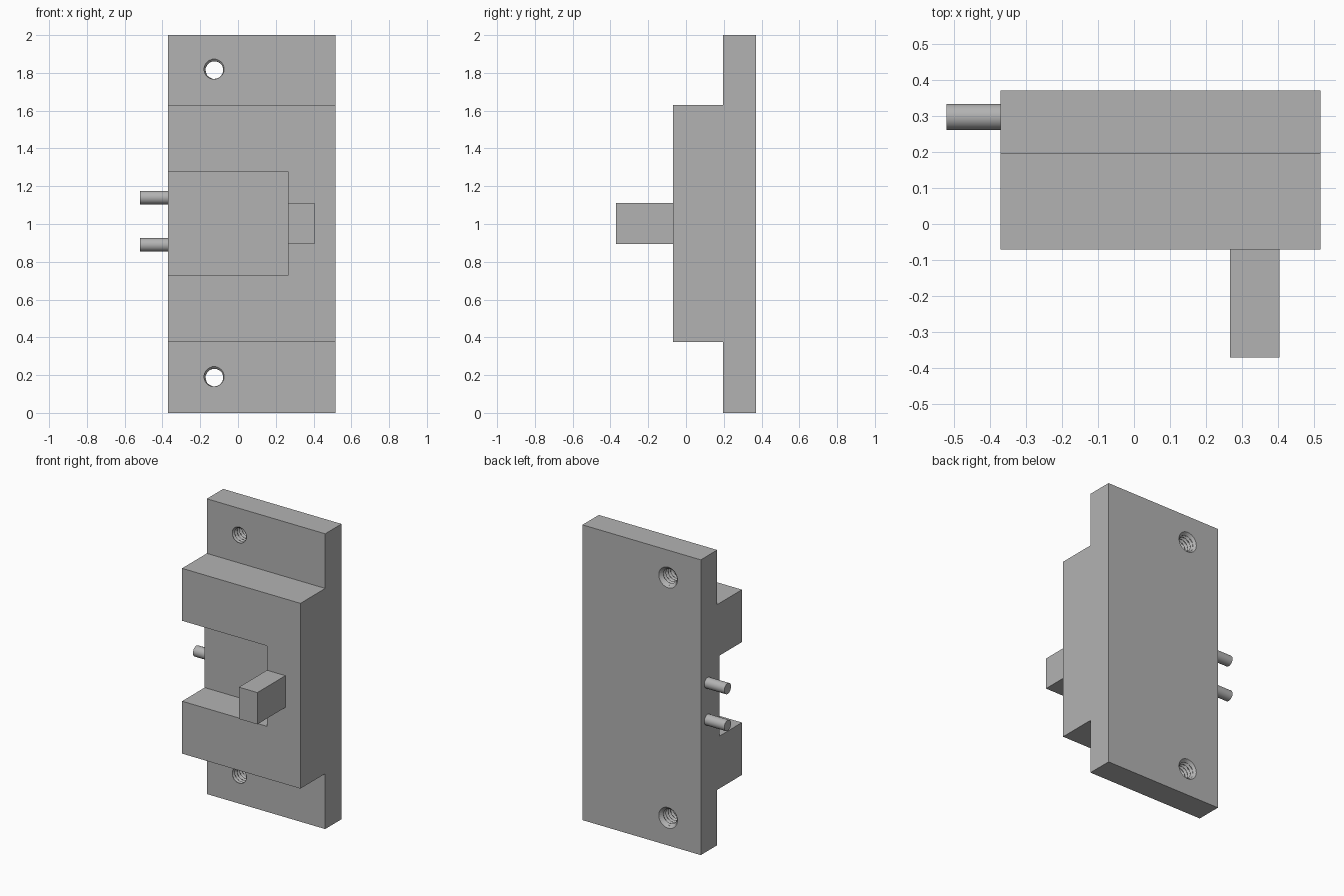
import bpy, bmesh
from math import pi, sin, cos

cube = bpy.data.objects.get("Cube")
if cube:
    bpy.data.objects.remove(cube, do_unlink=True)

# Plain grey material
grey = bpy.data.materials.new("grey_plastic")
grey.use_nodes = True
COLOUR = (0.45, 0.45, 0.45, 1)
grey.diffuse_color = COLOUR
grey.node_tree.nodes["Principled BSDF"].inputs["Base Color"].default_value = COLOUR

LEFT, RIGHT = -0.37, 0.517          # plate sides in x
STEP, BACK = 0.195, 0.37            # plate front and back in y
FACE = -0.07                        # front of the raised body


def finish(name, bm):
    bmesh.ops.recalc_face_normals(bm, faces=bm.faces)
    mesh = bpy.data.meshes.new(name)
    bm.to_mesh(mesh)
    bm.free()
    mesh.materials.append(grey)
    obj = bpy.data.objects.new(name, mesh)
    bpy.context.collection.objects.link(obj)
    return obj


def box(name, low, high):
    bm = bmesh.new()
    bmesh.ops.create_cube(bm, size=1)
    for v in bm.verts:
        v.co = [(a + b) / 2 + c * (b - a) for a, b, c in zip(low, high, v.co)]
    return finish(name, bm)


def select(obj):
    bpy.ops.object.select_all(action='DESELECT')
    obj.select_set(True)
    bpy.context.view_layer.objects.active = obj


def cut(obj, cutter):
    mod = obj.modifiers.new("cut", 'BOOLEAN')
    mod.operation, mod.solver, mod.object = 'DIFFERENCE', 'EXACT', cutter
    select(obj)
    bpy.ops.object.modifier_apply(modifier=mod.name)
    bpy.data.objects.remove(cutter, do_unlink=True)


def threaded_cutter(x, z, sides=32, pitch=0.025, rows_per_turn=8):
    """Screw-shaped tool with a countersink that widens towards the back."""
    bm = bmesh.new()
    rings = []
    start, end = STEP - 0.02, BACK + 0.01
    rows = int((end - start) / pitch * rows_per_turn)
    for i in range(rows + 1):
        y = start + (end - start) * i / rows
        ring = []
        for k in range(sides):
            phase = ((y - start) / pitch - k / sides) % 1
            thread = 0.046 + 0.014 * (1 - abs(2 * phase - 1))
            r = max(thread, 0.07 - (BACK - y))
            a = 2 * pi * k / sides
            ring.append(bm.verts.new((x + r * cos(a), y, z + r * sin(a))))
        rings.append(ring)
    for a, b in zip(rings, rings[1:]):
        for k in range(sides):
            n = (k + 1) % sides
            bm.faces.new((a[k], a[n], b[n], b[k]))
    bm.faces.new(rings[0])
    bm.faces.new(rings[-1])
    bmesh.ops.triangulate(bm, faces=[f for f in bm.faces if len(f.verts) == 4])
    return finish("thread_cutter", bm)


# Mounting plate and raised body: one stepped side profile extruded across x
profile = [(BACK, 0), (BACK, 2), (STEP, 2), (STEP, 1.63),
           (FACE, 1.63), (FACE, 0.375), (STEP, 0.375), (STEP, 0)]
bm = bmesh.new()
face = bm.faces.new([bm.verts.new((LEFT, y, z)) for y, z in profile])
side = bmesh.ops.extrude_face_region(bm, geom=[face])["geom"]
bmesh.ops.translate(bm, vec=(RIGHT - LEFT, 0, 0),
                    verts=[v for v in side if isinstance(v, bmesh.types.BMVert)])
housing = finish("housing", bm)

# Pocket open to the front and one side
cut(housing, box("pocket_cutter", (LEFT - 0.1, FACE - 0.1, 0.73), (0.268, 0.172, 1.275)))

# Threaded mounting holes
for z in (0.187, 1.815):
    cut(housing, threaded_cutter(-0.125, z))

# Square latch block on the front
box("latch_block", (0.266, -0.37, 0.895), (0.404, FACE, 1.11))

# Two round pins on the side
for name, z in (("lower_pin", 0.89), ("upper_pin", 1.14)):
    bpy.ops.mesh.primitive_cylinder_add(vertices=32, radius=0.036, depth=0.15,
                                        location=(LEFT - 0.075, 0.297, z),
                                        rotation=(0, pi / 2, 0))
    pin = bpy.context.object
    pin.name = name
    pin.data.materials.append(grey)
    bpy.ops.object.shade_smooth_by_angle(angle=pi / 6)
